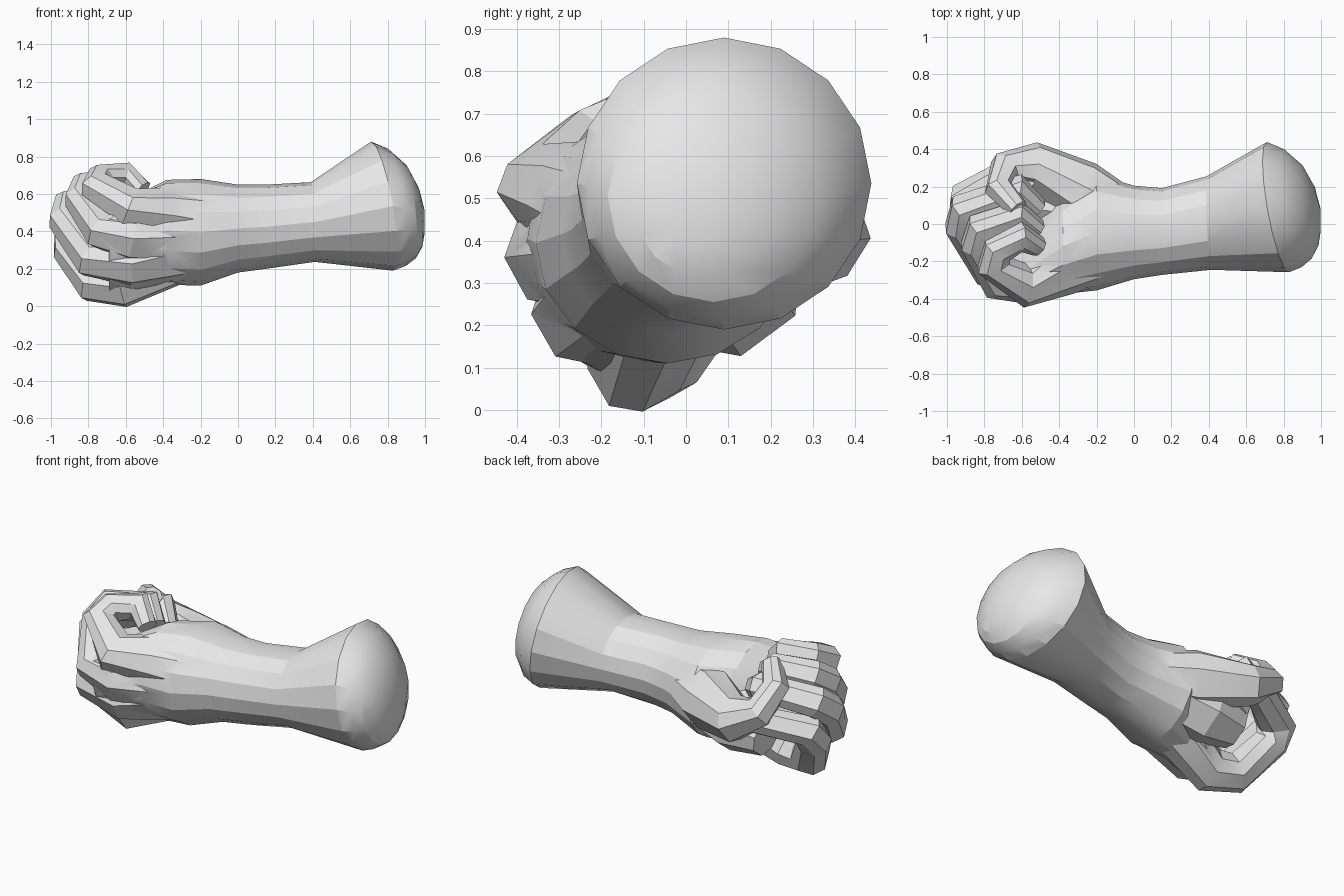
import bpy, bmesh, math
from mathutils import Vector

if "Cube" in bpy.data.objects:
    bpy.data.objects.remove(bpy.data.objects["Cube"])

skin = bpy.data.materials.new("plain_grey")
skin.diffuse_color = (0.8, 0.8, 0.8, 1)
skin.use_nodes = True
skin.node_tree.nodes["Principled BSDF"].inputs["Base Color"].default_value = skin.diffuse_color


def shade(ob, angle):
    bpy.ops.object.select_all(action='DESELECT')
    ob.select_set(True)
    bpy.context.view_layer.objects.active = ob
    bpy.ops.object.shade_smooth_by_angle(angle=math.radians(angle))


def make_loft(name, rings):
    """Skin a list of equal-length point rings, closing both ends."""
    bm = bmesh.new()
    loops = [[bm.verts.new(p) for p in ring] for ring in rings]
    n = len(loops[0])
    for a, b in zip(loops, loops[1:]):
        for i in range(n):
            j = (i + 1) % n
            bm.faces.new((a[i], a[j], b[j], b[i]))
    for loop in (loops[0], loops[-1]):
        mid = bm.verts.new(sum((v.co for v in loop), Vector()) / n)
        for i in range(n):
            bm.faces.new((loop[i], loop[(i + 1) % n], mid))
    bmesh.ops.recalc_face_normals(bm, faces=bm.faces)
    mesh = bpy.data.meshes.new(name)
    bm.to_mesh(mesh)
    bm.free()
    mesh.materials.append(skin)
    ob = bpy.data.objects.new(name, mesh)
    bpy.context.collection.objects.link(ob)
    return ob


def arm_ring(x, cy, cz, a, b, turn=0, lean=0, sides=16):
    """Turned ellipse across x; lean slides its upper back edge towards the hand."""
    turn = math.radians(turn)
    ring = []
    for i in range(sides):
        t = 2 * math.pi * i / sides
        u, v = a * math.cos(t - turn), b * math.sin(t - turn)
        dy = u * math.cos(turn) - v * math.sin(turn)
        dz = u * math.sin(turn) + v * math.cos(turn)
        ring.append(Vector((x - lean * (dy + dz), cy + dy, cz + dz)))
    return ring


def finger(name, points, lateral):
    """Chamfered box section swept along (x, y, z, half width) points."""
    pts = [Vector(p[:3]) for p in points]
    section = [(1, .45), (.5, 1), (-.5, 1), (-1, .45),
               (-1, -.45), (-.5, -1), (.5, -1), (1, -.45)]
    rings = []
    for i, p in enumerate(pts):
        d0 = (p - pts[max(i - 1, 0)]).normalized()
        d1 = (pts[min(i + 1, len(pts) - 1)] - p).normalized()
        tangent = (d0 + d1).normalized()
        side = (lateral - tangent * lateral.dot(tangent)).normalized()
        up = tangent.cross(side)
        miter = 1.0
        if 0 < i < len(pts) - 1:
            miter = min(1.3, 1 / max(0.1, tangent.dot(d0)))
        r = points[i][3]
        rings.append([p + side * r * s + up * r * miter * t for s, t in section])
    return make_loft(name, rings)


# Forearm, wrist and palm, from the rounded stump to the knuckles
arm = make_loft("forearm_and_fist", [
    arm_ring(.998, .02, .45, .06, .06, 0, .0),
    arm_ring(.975, .04, .475, .16, .16, 0, .06),
    arm_ring(.925, .065, .505, .25, .25, 0, .10),
    arm_ring(.85, .085, .528, .315, .313, 0, .15),
    arm_ring(.77, .09, .535, .348, .345, 0, .17),
    arm_ring(.40, .005, .45, .25, .213, 0, .05),
    arm_ring(.15, -.04, .425, .232, .225),
    arm_ring(.0, -.045, .415, .25, .235),
    arm_ring(-.2, -.045, .395, .31, .285),
    arm_ring(-.38, -.11, .395, .285, .26, 115),
    arm_ring(-.54, -.18, .33, .29, .185, 118),
    arm_ring(-.69, -.245, .285, .23, .11, 118),
])

# Curled fingers: hand bone, knuckle, first segment, bent joint, folded-back tip
across = Vector((0, -.5, .87))
fingers = {
    "index_finger": [(-.28, -.06, .29, .14), (-.62, -.11, .11, .105),
                     (-.77, -.06, .125, .095), (-.895, .08, .30, .085),
                     (-.89, .13, .38, .085), (-.64, .28, .44, .075),
                     (-.54, .20, .45, .06)],
    "middle_finger": [(-.20, -.13, .33, .15), (-.58, -.235, .235, .115),
                      (-.78, -.22, .26, .095), (-.915, -.01, .46, .088),
                      (-.895, .07, .53, .085), (-.62, .17, .58, .075),
                      (-.52, .08, .52, .06)],
    "ring_finger": [(-.18, -.13, .38, .16), (-.58, -.30, .37, .115),
                    (-.73, -.295, .41, .092), (-.835, -.11, .57, .082),
                    (-.81, -.03, .63, .08), (-.62, .04, .65, .07),
                    (-.52, -.03, .58, .055)],
    "little_finger": [(-.12, -.11, .44, .17), (-.40, -.24, .49, .135),
                      (-.58, -.33, .53, .095), (-.75, -.22, .64, .075),
                      (-.73, -.14, .68, .072), (-.60, -.07, .70, .062),
                      (-.51, -.12, .62, .05)],
}
parts = [finger(name, points, across) for name, points in fingers.items()]

# Thumb growing from the palm and folding over the fingers, with its web of skin
parts.append(finger("thumb", [(.02, .02, .42, .11), (-.28, .17, .42, .155),
                              (-.54, .31, .425, .11), (-.69, .295, .50, .075),
                              (-.72, .19, .62, .065), (-.62, .08, .69, .05)],
                    Vector((.3, .5, .8))))
parts.append(finger("thumb_web", [(-.10, .04, .38, .15), (-.42, .10, .30, .16),
                                  (-.61, .11, .27, .11)], Vector((0, .8, .6))))

# Fuse everything into one skin
bpy.context.view_layer.objects.active = arm
for part in parts:
    mod = arm.modifiers.new("fuse_" + part.name, 'BOOLEAN')
    mod.operation = 'UNION'
    mod.solver = 'EXACT'
    mod.use_self = True
    mod.object = part
    bpy.ops.object.modifier_apply(modifier=mod.name)
for part in parts:
    bpy.data.objects.remove(part)
shade(arm, 21)
